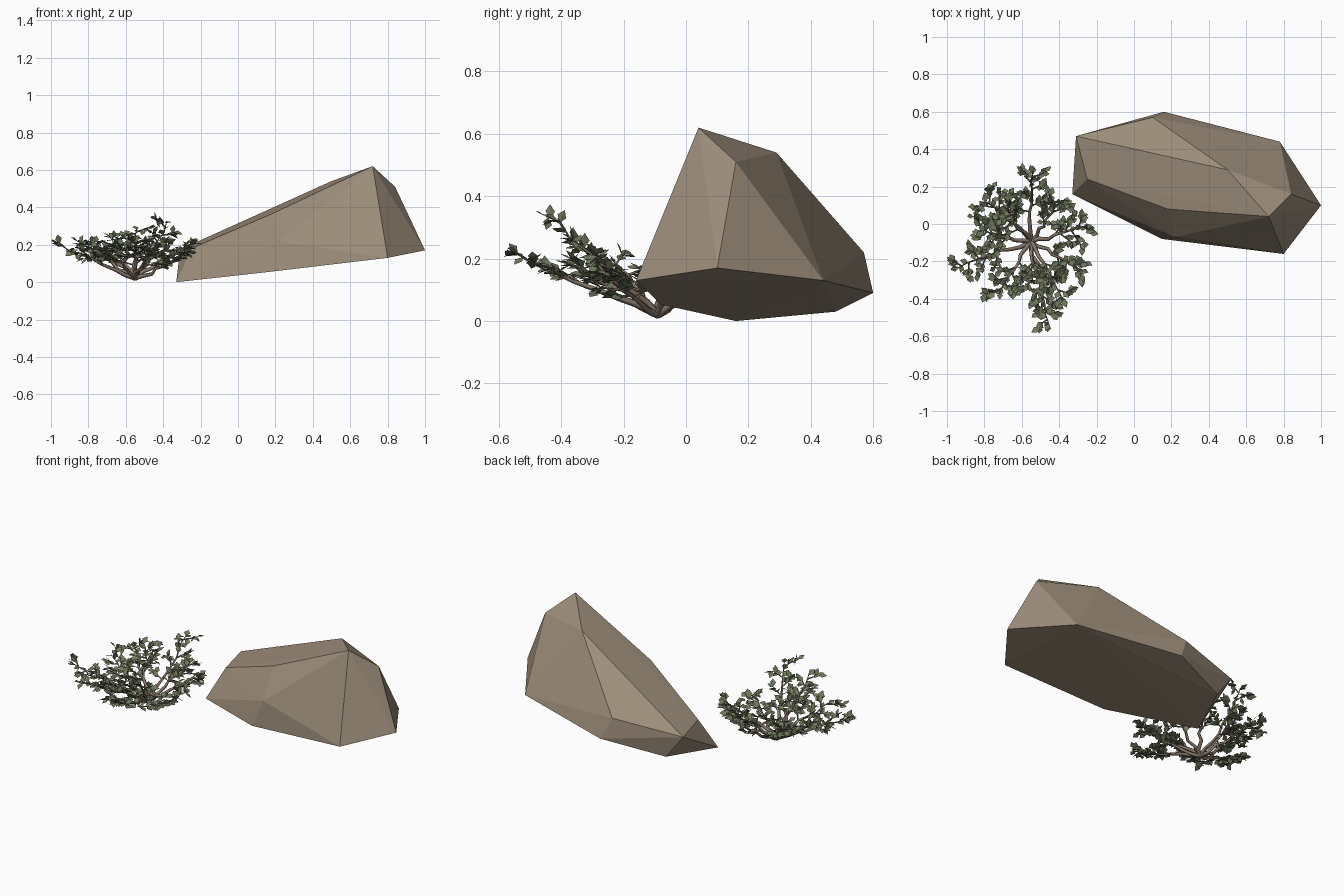
import bpy, bmesh, math, random
from mathutils import Vector, Matrix

random.seed(7)
if "Cube" in bpy.data.objects:
    bpy.data.objects.remove(bpy.data.objects["Cube"], do_unlink=True)


def material(name, rgb):
    m = bpy.data.materials.new(name)
    m.use_nodes = True
    m.diffuse_color = (*rgb, 1)
    m.node_tree.nodes["Principled BSDF"].inputs["Base Color"].default_value = (*rgb, 1)
    return m


stone = material("brown stone", (0.335, 0.265, 0.195))
bark = material("grey brown bark", (0.25, 0.19, 0.15))
foliage = material("dull green leaf", (0.16, 0.19, 0.11))


def mesh_object(name, bm, mat):
    mesh = bpy.data.meshes.new(name)
    bm.to_mesh(mesh)
    bm.free()
    mesh.materials.append(mat)
    ob = bpy.data.objects.new(name, mesh)
    bpy.context.collection.objects.link(ob)
    return ob


# Boulder: faceted hull around its corners
underside = [(-.33, .16, 0), (.15, -.08, .053), (.80, -.16, .13), (1, .10, .17),
             (.78, .44, .13), (.16, .60, .09), (-.20, .48, .03)]
crown = [(-.31, .47, .175), (-.25, .24, .18), (.18, .08, .365), (.22, -.07, .22),
         (.72, .04, .62), (.84, .16, .51), (.50, .29, .54), (.10, .57, .22)]
bm = bmesh.new()
for corner in underside + crown:
    bm.verts.new(corner)
bmesh.ops.convex_hull(bm, input=bm.verts[:])
bmesh.ops.dissolve_limit(bm, angle_limit=math.radians(2), verts=bm.verts[:], edges=bm.edges[:])
bmesh.ops.recalc_face_normals(bm, faces=bm.faces[:])
mesh_object("boulder", bm, stone)

# Shrub: kinked stems from one root, side twigs, folded leaves
root = Vector((-.55, -.09, .02))
tips = [(-.54, .28, .29), (-.80, .12, .22), (-.95, -.24, .20), (-.72, -.37, .18),
        (-.45, -.55, .22), (-.38, -.41, .33), (-.27, -.25, .14), (-.25, -.01, .20),
        (-.40, .11, .22), (-.69, .09, .25), (-.83, -.04, .21), (-.55, -.32, .21)]

wood = bpy.data.curves.new("shrub_branches", "CURVE")
wood.dimensions = "3D"
wood.bevel_depth = 1
wood.bevel_resolution = 0
wood.use_fill_caps = True
leaves = bmesh.new()


def jitter(size):
    return Vector([random.uniform(-size, size) for _ in range(3)])


def branch(points, thick, thin):
    s = wood.splines.new("POLY")
    s.points.add(len(points) - 1)
    for i, p in enumerate(points):
        s.points[i].co = (*p, 1)
        s.points[i].radius = thick + (thin - thick) * i / (len(points) - 1)


def leaf(pos, heading):
    length = random.uniform(.040, .052)
    d = heading.normalized() + jitter(1)
    d.z *= .6
    d.normalize()
    side = d.cross(Vector((0, 0, 1)) + jitter(.55)).normalized()
    up = side.cross(d)
    half = side * length * .36 + up * length * .06
    other = -side * length * .36 + up * length * .06
    base, tip, mid = pos, pos + d * length, pos + d * length * .5
    a, b, c, e = [leaves.verts.new(v) for v in (base, mid + half, tip, mid + other)]
    leaves.faces.new((a, b, c))
    leaves.faces.new((a, c, e))


def along(points, t):
    f = min(t, .999) * (len(points) - 1)
    i = int(f)
    return points[i].lerp(points[i + 1], f - i)


for tip in tips:
    tip = Vector(tip)
    run = tip - root
    stem = []
    for i in range(8):
        t = i / 7
        p = root.lerp(tip, t)
        p.z += .03 * math.sin(math.pi * t) * (-1 if tip.z > .28 else .1)
        stem.append(p + (jitter(.014) if 0 < i < 7 else Vector()))
    branch(stem, .013, .002)
    for k in range(7):
        leaf(along(stem, .55 + .07 * k), run)
    leaf(tip - run.normalized() * .02, run)

    # Side twigs alternate left and right
    for k in range(6):
        t = .42 + .1 * k
        start = along(stem, t)
        turn = math.radians(random.uniform(35, 75)) * (-1) ** k
        d = Matrix.Rotation(turn, 3, "Z") @ run.normalized()
        d.z = random.uniform(.05, .6)
        reach = random.uniform(.07, .125) * (1.15 - .4 * t)
        end = start + d.normalized() * reach
        end.x = min(max(end.x, -.965), -.24)
        twig = [start, start.lerp(end, .5) + jitter(.01), end]
        branch(twig, .005, .002)
        for n in range(8):
            leaf(along(twig, .3 + .1 * n), end - start)

for v in leaves.verts:
    v.co.x = max(v.co.x, -1)
mesh_object("shrub_leaves", leaves, foliage)

wood.materials.append(bark)
branches = bpy.data.objects.new("shrub_branches", wood)
bpy.context.collection.objects.link(branches)
bpy.ops.object.select_all(action="DESELECT")
branches.select_set(True)
bpy.context.view_layer.objects.active = branches
bpy.ops.object.convert(target="MESH")
